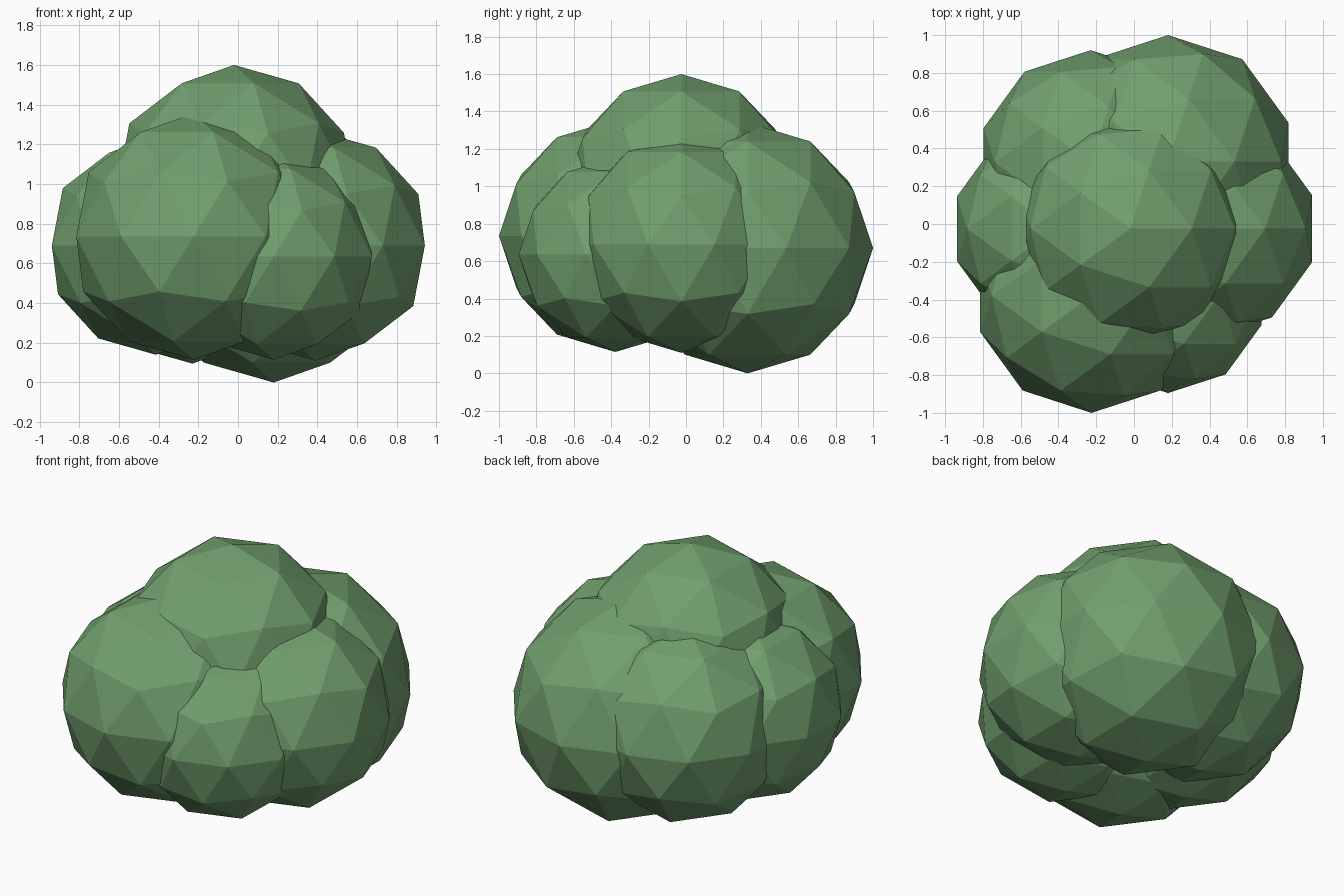
import bpy

cube = bpy.data.objects.get("Cube")
if cube:
    bpy.data.objects.remove(cube, do_unlink=True)

# Single foliage colour
leaf = bpy.data.materials.new("leaf_green")
leaf.use_nodes = True
colour = (0.165, 0.345, 0.155, 1.0)
leaf.diffuse_color = colour
shader = next(n for n in leaf.node_tree.nodes if n.type == "BSDF_PRINCIPLED")
shader.inputs["Base Color"].default_value = colour
shader.inputs["Roughness"].default_value = 0.9


def foliage_lobe(name, centre, radius):
    """One faceted clump of the bush."""
    bpy.ops.mesh.primitive_ico_sphere_add(subdivisions=2, radius=radius, location=centre)
    lobe = bpy.context.object
    lobe.name = name
    lobe.data.name = name
    lobe.data.materials.append(leaf)
    bpy.ops.object.shade_flat()
    return lobe


# Overlapping clumps: one on top, six around the sides
foliage_lobe("top_foliage", (-0.02, -0.025, 0.98), 0.62)
foliage_lobe("front_right_foliage", (-0.225, -0.38, 0.735), 0.62)
foliage_lobe("front_left_foliage", (0.18, -0.375, 0.635), 0.52)
foliage_lobe("left_foliage", (0.39, -0.025, 0.69), 0.58)
foliage_lobe("right_foliage", (-0.415, -0.025, 0.69), 0.55)
foliage_lobe("back_left_foliage", (0.18, 0.33, 0.67), 0.67)
foliage_lobe("back_right_foliage", (-0.23, 0.325, 0.69), 0.595)
